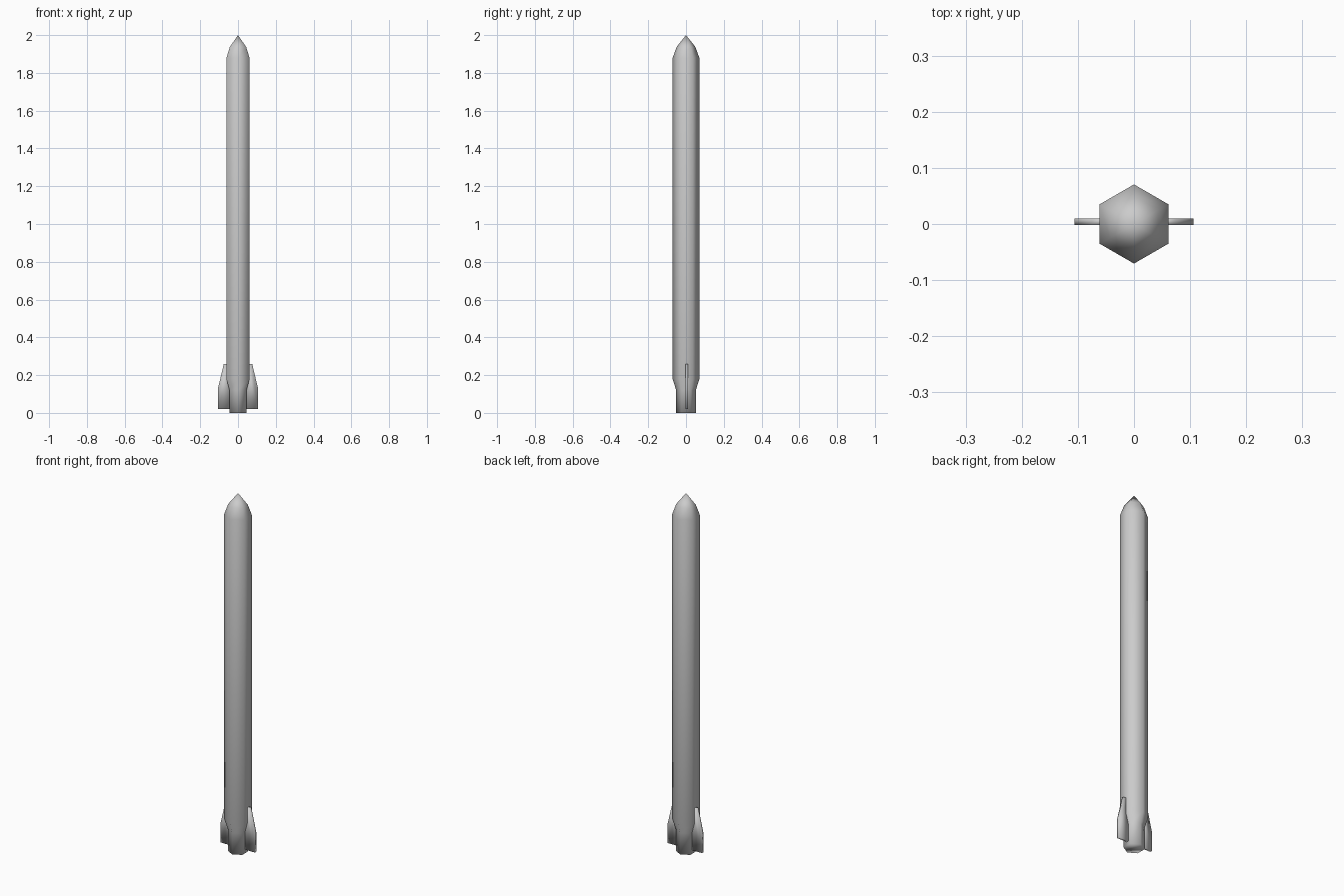
import bpy, bmesh, math

if "Cube" in bpy.data.objects:
    bpy.data.objects.remove(bpy.data.objects["Cube"])


def make_object(name, bm):
    bmesh.ops.recalc_face_normals(bm, faces=bm.faces)
    mesh = bpy.data.meshes.new(name)
    bm.to_mesh(mesh)
    bm.free()
    for p in mesh.polygons:
        p.use_smooth = True
    obj = bpy.data.objects.new(name, mesh)
    bpy.context.collection.objects.link(obj)
    return obj


# Six-sided body: narrow tail, flare, long tube, pointed nose
SIDES = 6
profile = [(0.052, 0.0), (0.052, 0.12), (0.0705, 0.178), (0.0705, 1.88), (0.05, 1.937)]
bm = bmesh.new()
rings = []
for r, z in profile:
    angles = [math.pi / 2 + i * math.tau / SIDES for i in range(SIDES)]
    rings.append([bm.verts.new((r * math.cos(a), r * math.sin(a), z)) for a in angles])
for low, high in zip(rings, rings[1:]):
    for i in range(SIDES):
        j = (i + 1) % SIDES
        bm.faces.new((low[i], low[j], high[j], high[i]))
tip = bm.verts.new((0, 0, 2.0))
for i in range(SIDES):
    bm.faces.new((rings[-1][i], rings[-1][(i + 1) % SIDES], tip))
bm.faces.new(rings[0][::-1])
make_object("rocket_body", bm)

# Two flat tail fins, left and right
fin_outline = [(0.04, 0.02), (0.106, 0.02), (0.106, 0.13), (0.075, 0.26), (0.04, 0.26)]
FIN_Y, FIN_THICKNESS = -0.002, 0.012
for side, label in ((-1, "left"), (1, "right")):
    bm = bmesh.new()
    face = bm.faces.new([bm.verts.new((side * x, FIN_Y, z)) for x, z in fin_outline])
    ext = bmesh.ops.extrude_face_region(bm, geom=[face])
    moved = [g for g in ext["geom"] if isinstance(g, bmesh.types.BMVert)]
    bmesh.ops.translate(bm, verts=moved, vec=(0, FIN_THICKNESS, 0))
    # Close the back if the extrusion left it open
    bmesh.ops.holes_fill(bm, edges=[e for e in bm.edges if e.is_boundary], sides=0)
    make_object("tail_fin_" + label, bm)
